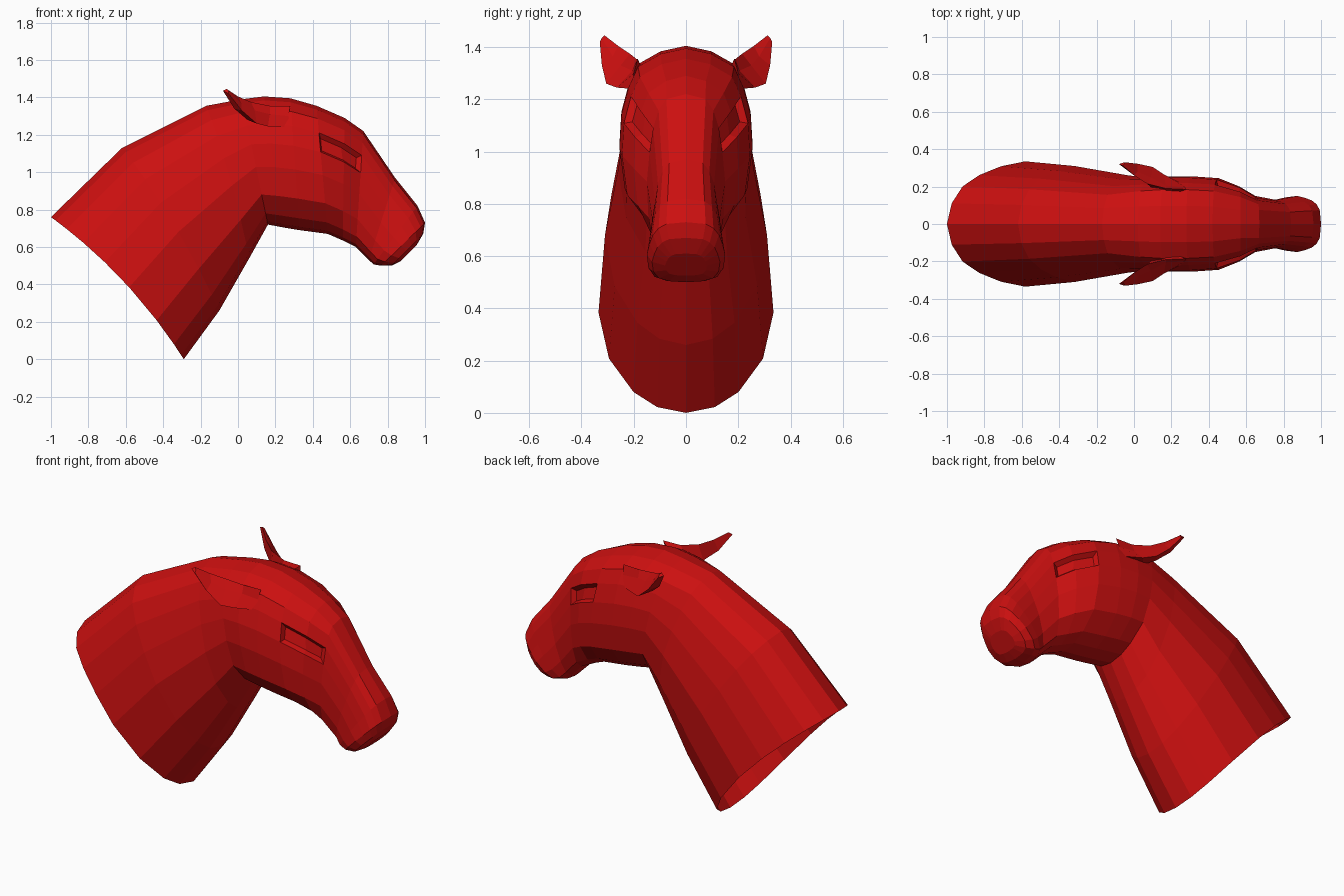
import bpy, bmesh

if "Cube" in bpy.data.objects:
    bpy.data.objects.remove(bpy.data.objects["Cube"])

red = bpy.data.materials.new("red")
red.diffuse_color = (0.6, 0.005, 0.005, 1)
red.use_nodes = True
red.node_tree.nodes["Principled BSDF"].inputs["Base Color"].default_value = red.diffuse_color


def finish(name, bm):
    """Turn a +y half into an object mirrored across y = 0."""
    me = bpy.data.meshes.new(name)
    bm.to_mesh(me)
    bm.free()
    me.materials.append(red)
    ob = bpy.data.objects.new(name, me)
    bpy.context.collection.objects.link(ob)
    mod = ob.modifiers.new("mirror", 'MIRROR')
    mod.use_axis = (False, True, False)
    mod.use_clip = True
    mod.merge_threshold = 0.001
    return ob


# Half-section shapes: width fraction at each step from crest to underside
STEPS = [0, .03, .10, .21, .36, .54, .76, .91, .975, 1]
NECK = [0, .33, .60, .78, .92, 1, .88, .60, .33, 0]
HEAD = [0, .38, .72, .86, .97, 1, .92, .60, .33, 0]
NOSE = [0, .50, .70, .84, .93, 1, .96, .80, .50, 0]

# Rings: crest x,z / underside x,z / half width / section / bow along the axis
RINGS = [
    (-1.00, .76, -.29, .00, .335, NECK, .05),
    (-.62, 1.13, -.10, .26, .31, NECK, .03),
    (-.17, 1.355, .06, .54, .26, NECK, .02),
    (.02, 1.39, .16, .72, .245, HEAD, 0),
    (.14, 1.405, .24, .705, .255, HEAD, 0),
    (.28, 1.395, .33, .69, .255, HEAD, 0),
    (.42, 1.355, .48, .67, .245, HEAD, 0),
    (.57, 1.29, .56, .635, .20, HEAD, 0),
    (.67, 1.22, .63, .60, .15, NOSE, 0),
    (.84, .97, .70, .53, .128, NOSE, 0),
    (.96, .82, .725, .507, .142, NOSE, 0),
    (1.0, .73, .765, .50, .15, NOSE, 0),
    (.99, .67, .82, .50, .13, NOSE, 0),
    (.955, .61, .87, .525, .08, NOSE, 0),
]

# Neck and head, open at the base of the neck
bm = bmesh.new()
rows = []
for tx, tz, bx, bz, w, shape, bow in RINGS:
    row = []
    for t, f in zip(STEPS, shape):
        b = 4 * t * (1 - t) * bow * 0.7
        row.append(bm.verts.new((tx + (bx - tx) * t + b, w * f, tz + (bz - tz) * t + b)))
    rows.append(row)
eye = []
for i in range(len(rows) - 1):
    for k in range(len(STEPS) - 1):
        a, b = rows[i], rows[i + 1]
        face = bm.faces.new((a[k], b[k], b[k + 1], a[k + 1]))
        if i in (6, 7) and k == 3:
            eye.append(face)
bm.faces.new(rows[-1][::-1])
bm.normal_update()

# Sunken eyes under the brow
bmesh.ops.inset_region(bm, faces=eye, thickness=.018, depth=-.025, use_even_offset=True)
finish("head_and_neck", bm)

# Ears: cupped leaves swept backwards (upper edge, cup, lower edge, back)
EAR = [
    [(.28, .185, 1.355), (.27, .20, 1.30), (.28, .205, 1.24), (.18, .15, 1.28)],
    [(.17, .19, 1.355), (.17, .205, 1.31), (.16, .265, 1.245), (.10, .19, 1.26)],
    [(.07, .215, 1.375), (.09, .25, 1.33), (.10, .305, 1.26), (.05, .235, 1.28)],
    [(.00, .26, 1.405), (.02, .28, 1.365), (.02, .322, 1.33), (-.02, .275, 1.34)],
    [(-.06, .312, 1.445), (-.05, .322, 1.435), (-.05, .33, 1.42), (-.08, .32, 1.435)],
]
bm = bmesh.new()
rows = [[bm.verts.new(p) for p in ring] for ring in EAR]
for a, b in zip(rows, rows[1:]):
    for k in range(4):
        n = (k + 1) % 4
        bm.faces.new((a[k], a[n], b[n], b[k]))
bm.faces.new(rows[0][::-1])
bm.faces.new(rows[-1])
bmesh.ops.recalc_face_normals(bm, faces=bm.faces)
finish("ears", bm)
